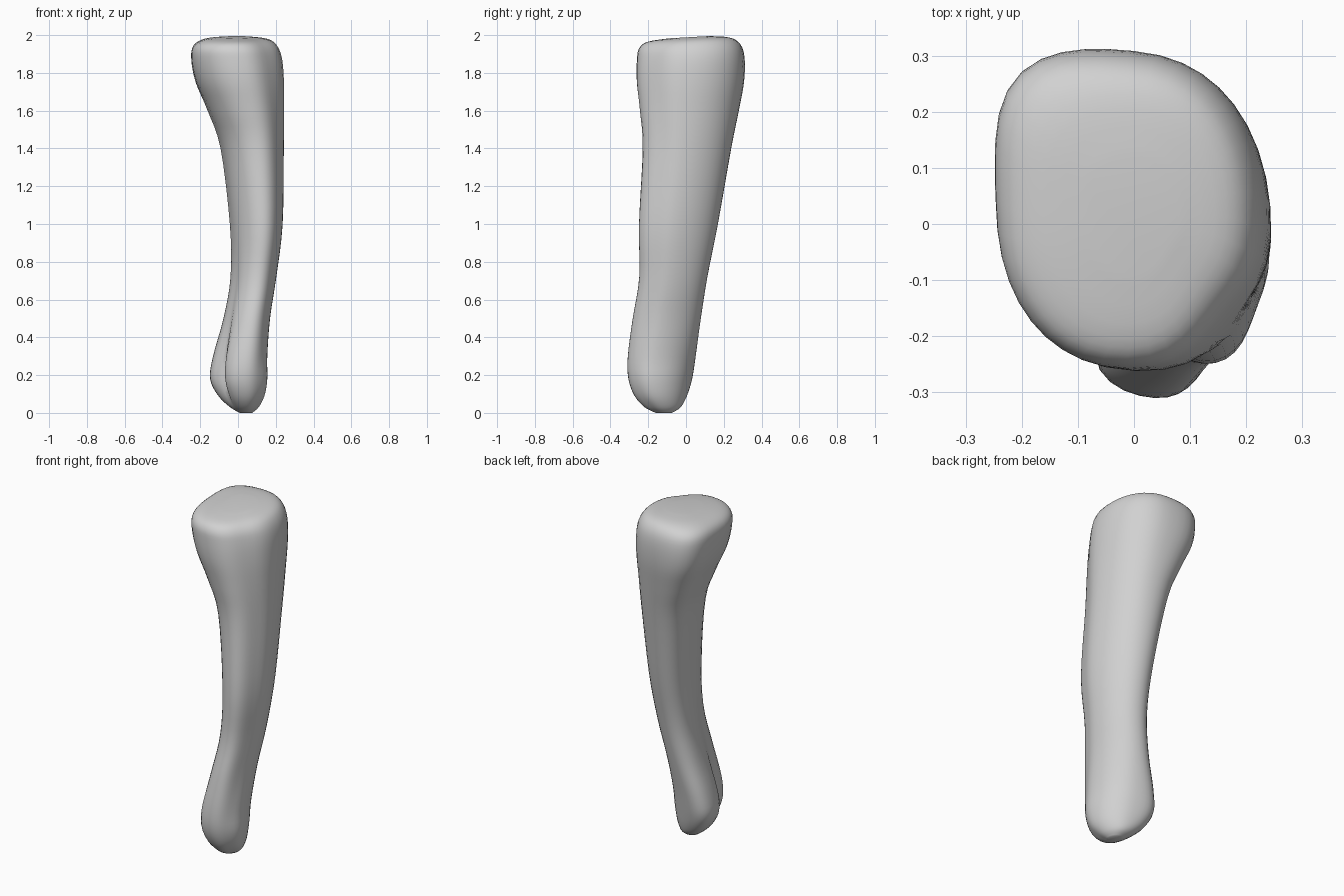
import bpy
import bmesh
import math

default = bpy.data.objects.get("Cube")
if default:
    bpy.data.objects.remove(default, do_unlink=True)

SIDES = 40
STEPS = 4
GROOVE_ANGLE = math.radians(207)
FLAT_ANGLE = math.radians(-48)
BULGE_ANGLE = math.radians(132)
EGG = 0.11

# Cross-sections: height, left, right, front, back, diagonal skew, groove depth, corner power
sections = [
    (0.00, 0.01, 0.075, -0.16, -0.075, -0.1, 0.0, 1.0),
    (0.03, -0.04, 0.11, -0.22, -0.03, -0.2, 0.005, 1.0),
    (0.09, -0.10, 0.142, -0.275, 0.0, -0.27, 0.035, 0.95),
    (0.18, -0.142, 0.158, -0.309, 0.025, -0.3, 0.06, 0.92),
    (0.30, -0.125, 0.158, -0.312, 0.045, -0.3, 0.045, 0.92),
    (0.50, -0.07, 0.172, -0.285, 0.075, -0.27, 0.018, 0.95),
    (0.72, -0.033, 0.205, -0.25, 0.11, -0.25, 0.01, 0.96),
    (1.00, -0.035, 0.239, -0.252, 0.165, -0.27, 0.0, 0.97),
    (1.40, -0.085, 0.245, -0.232, 0.235, -0.22, 0.0, 0.94),
    (1.60, -0.155, 0.246, -0.247, 0.275, -0.17, 0.0, 0.91),
    (1.75, -0.22, 0.245, -0.263, 0.303, -0.12, 0.0, 0.89),
    (1.87, -0.245, 0.235, -0.262, 0.307, -0.08, 0.0, 0.88),
    (1.94, -0.235, 0.21, -0.25, 0.285, -0.05, 0.0, 0.88),
    (1.975, -0.18, 0.165, -0.205, 0.23, 0.0, 0.0, 0.92),
    (1.988, -0.08, 0.08, -0.09, 0.12, 0.0, 0.0, 1.0),
]


def blend(a, b, c, d, t):
    """Smooth curve through b and c."""
    return 0.5 * (2 * b + (c - a) * t + (2 * a - 5 * b + 4 * c - d) * t ** 2
                  + (3 * b - a - 3 * c + d) * t ** 3)


def smooth_sections(rows):
    last = len(rows) - 1
    for i in range(last):
        quad = [rows[max(i - 1, 0)], rows[i], rows[i + 1], rows[min(i + 2, last)]]
        for k in range(STEPS):
            yield [blend(*vals, k / STEPS) for vals in zip(*quad)]
    yield rows[last]


def squared(value, power):
    return math.copysign(abs(value) ** power, value)


def falloff(angle, centre, width):
    """Bell curve around a direction."""
    off = math.remainder(angle - centre, math.tau)
    return math.exp(-(off / width) ** 2)


def ring(bm, z, x0, x1, y0, y1, skew, groove, power):
    """Skewed oval, grooved on one side, flatter at one corner and fuller opposite."""
    verts = []
    lean = math.asin(skew)
    for i in range(SIDES):
        t = math.tau * i / SIDES
        x = (x1 - x0) / 2 * squared(math.cos(t), power)
        y = (y1 - y0) / 2 * squared(math.sin(t + lean), power)
        angle = math.atan2(y, x)
        k = 1 - groove * falloff(angle, GROOVE_ANGLE, 0.4) / math.hypot(x, y)
        k += EGG * (falloff(angle, BULGE_ANGLE, 0.4) - falloff(angle, FLAT_ANGLE, 0.4))
        px, py = (x0 + x1) / 2 + x * k, (y0 + y1) / 2 + y * k
        tilt = 0.06 * py * max(0, (z - 1.8) / 0.2)
        verts.append(bm.verts.new((px, py, z + tilt)))
    return verts


# Bone shaft with both rounded ends
bm = bmesh.new()
rings = [ring(bm, *row) for row in smooth_sections(sections)]
for low, high in zip(rings, rings[1:]):
    for i in range(SIDES):
        j = (i + 1) % SIDES
        bm.faces.new((low[i], low[j], high[j], high[i]))
bm.faces.new(rings[0][::-1])
bm.faces.new(rings[-1])
bmesh.ops.recalc_face_normals(bm, faces=bm.faces)

mesh = bpy.data.meshes.new("bone")
bm.to_mesh(mesh)
bm.free()
bone = bpy.data.objects.new("bone", mesh)
bpy.context.collection.objects.link(bone)

# Plain grey surface
grey = bpy.data.materials.new("light_grey")
grey.use_nodes = True
colour = (0.64, 0.64, 0.64, 1)
grey.diffuse_color = colour
grey.node_tree.nodes["Principled BSDF"].inputs["Base Color"].default_value = colour
mesh.materials.append(grey)

bpy.context.view_layer.objects.active = bone
bone.select_set(True)
bpy.ops.object.shade_smooth_by_angle(angle=math.radians(50))
